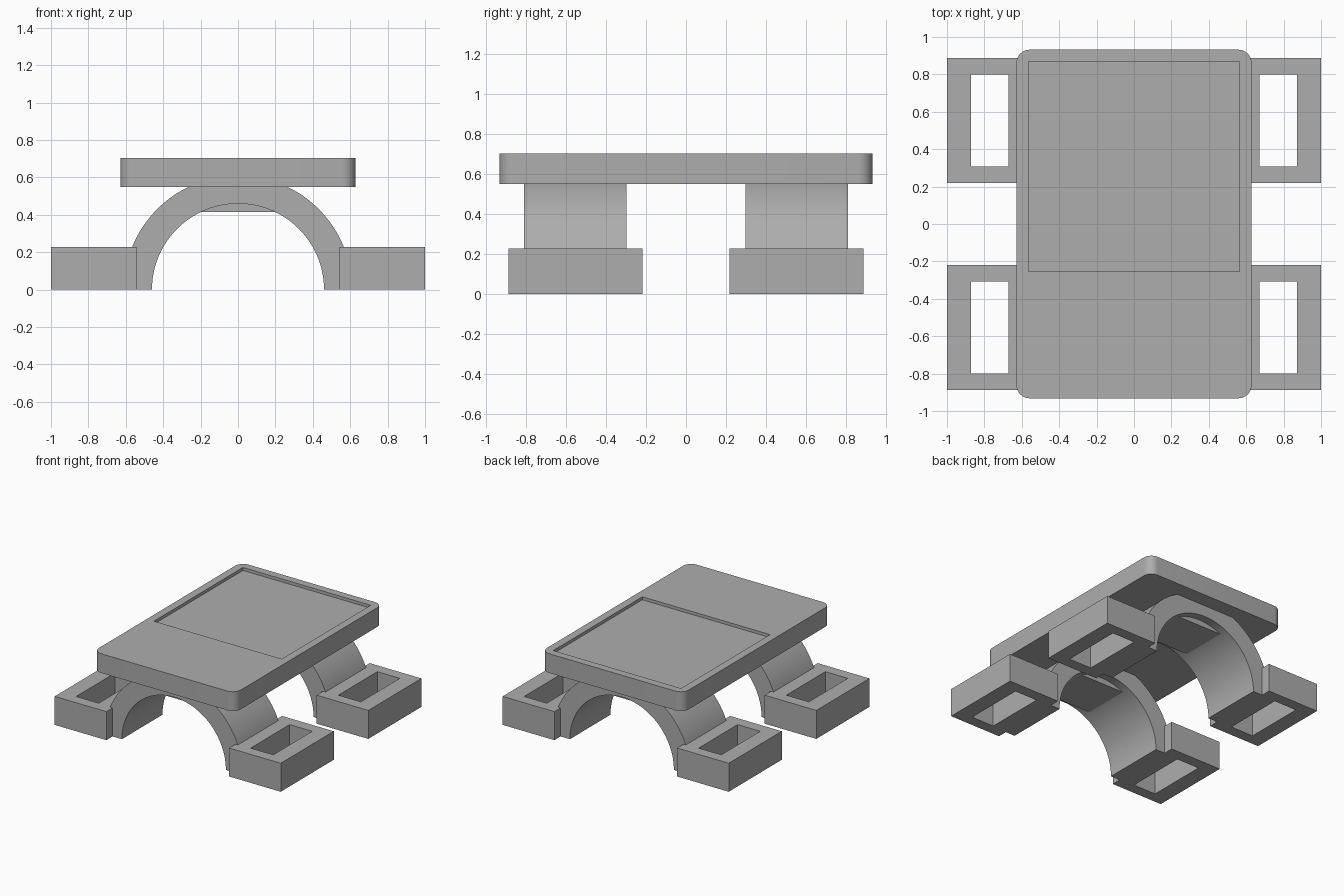
import bpy, bmesh, math

cube = bpy.data.objects.get("Cube")
if cube:
    bpy.data.objects.remove(cube, do_unlink=True)

grey = bpy.data.materials.new("plain grey")
grey.use_nodes = True
COLOUR = (0.42, 0.42, 0.42, 1)
grey.diffuse_color = COLOUR
grey.node_tree.nodes["Principled BSDF"].inputs["Base Color"].default_value = COLOUR


def finish(bm, name):
    bmesh.ops.recalc_face_normals(bm, faces=bm.faces)
    mesh = bpy.data.meshes.new(name)
    bm.to_mesh(mesh)
    bm.free()
    mesh.materials.append(grey)
    obj = bpy.data.objects.new(name, mesh)
    bpy.context.collection.objects.link(obj)
    return obj


def box(name, xs, ys, zs, radius=0):
    """Box between limits, with optional rounded upright edges."""
    bm = bmesh.new()
    bmesh.ops.create_cube(bm, size=1)
    for v in bm.verts:
        v.co = [lim[0] if c < 0 else lim[1] for c, lim in zip(v.co, (xs, ys, zs))]
    if radius:
        upright = [e for e in bm.edges if abs(e.verts[0].co.z - e.verts[1].co.z) > 0.01]
        bmesh.ops.bevel(bm, geom=upright, offset=radius, segments=10,
                        profile=0.5, affect='EDGES')
    return finish(bm, name)


def select_only(obj):
    bpy.ops.object.select_all(action='DESELECT')
    obj.select_set(True)
    bpy.context.view_layer.objects.active = obj


def cut(obj, cutter):
    mod = obj.modifiers.new("cut", 'BOOLEAN')
    mod.operation, mod.solver, mod.object = 'DIFFERENCE', 'EXACT', cutter
    select_only(obj)
    bpy.ops.object.modifier_apply(modifier=mod.name)
    bpy.data.objects.remove(cutter, do_unlink=True)


def smooth(obj):
    select_only(obj)
    bpy.ops.object.shade_smooth_by_angle(angle=math.radians(30))


def arch(name, inner, outer, y0, y1, steps=64):
    """Half ring standing on the ground, extruded along y."""
    bm = bmesh.new()
    rings = []
    for i in range(steps + 1):
        a = math.pi * i / steps
        rings.append([bm.verts.new((r * math.cos(a), y, r * math.sin(a)))
                      for r, y in ((inner, y0), (outer, y0), (outer, y1), (inner, y1))])
    for a, b in zip(rings, rings[1:]):
        for k in range(4):
            n = (k + 1) % 4
            bm.faces.new((a[k], a[n], b[n], b[k]))
    bm.faces.new(rings[0])
    bm.faces.new(rings[-1])
    return finish(bm, name)


# Table plate with a shallow tray
plate = box("top_plate", (-0.628, 0.628), (-0.932, 0.932), (0.55, 0.704), 0.07)
cut(plate, box("tray_cutter", (-0.565, 0.565), (-0.255, 0.87), (0.68, 0.8)))
smooth(plate)

for end, sy in (("front", -1), ("back", 1)):
    # Arched support with a flat block under its crown
    ys = sorted((sy * 0.298, sy * 0.81))
    smooth(arch(end + "_arch", 0.46, 0.61, *ys))
    mid = sy * 0.554
    box(end + "_crown_block", (-0.22, 0.22), (mid - 0.19, mid + 0.19), (0.415, 0.56))

    # Open box feet on both sides
    for side, sx in (("left", 1), ("right", -1)):
        foot = box(f"{end}_{side}_foot", sorted((sx * 0.543, sx)),
                   sorted((sy * 0.218, sy * 0.888)), (0, 0.228))
        cut(foot, box("foot_cutter", sorted((sx * 0.672, sx * 0.872)),
                      sorted((sy * 0.308, sy * 0.8)), (-0.1, 0.4)))
